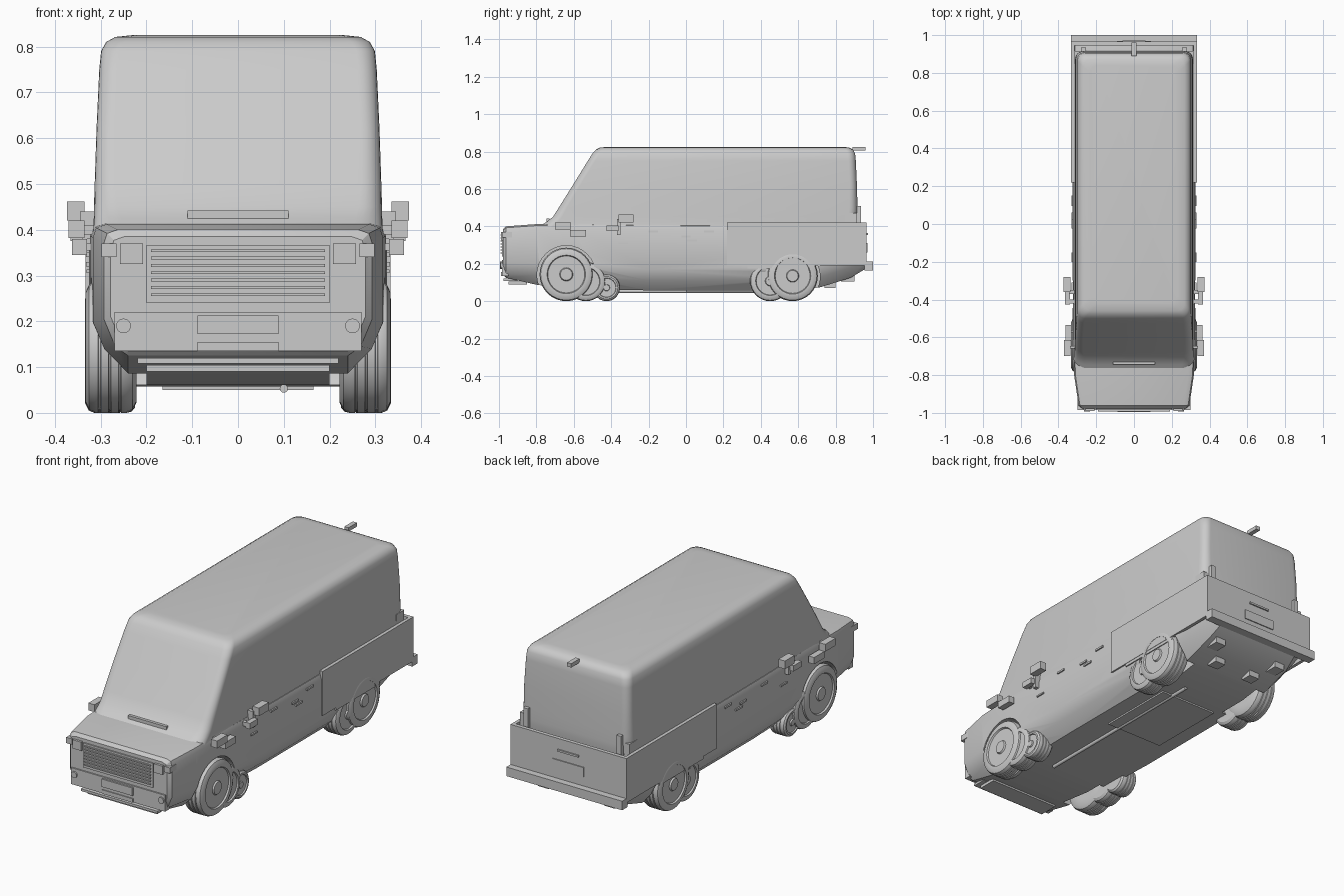
import bpy, bmesh, math
from math import sin, cos, pi

if "Cube" in bpy.data.objects:
    bpy.data.objects.remove(bpy.data.objects["Cube"])


def finish(name, bm, mirror=False, smooth=None):
    bmesh.ops.recalc_face_normals(bm, faces=bm.faces)
    me = bpy.data.meshes.new(name)
    bm.to_mesh(me)
    bm.free()
    ob = bpy.data.objects.new(name, me)
    bpy.context.collection.objects.link(ob)
    if mirror:
        ob.modifiers.new("Mirror", "MIRROR")
    if smooth:
        shade(ob, smooth)
    return ob


def shade(ob, angle):
    bpy.ops.object.select_all(action='DESELECT')
    ob.select_set(True)
    bpy.context.view_layer.objects.active = ob
    bpy.ops.object.shade_smooth_by_angle(angle=math.radians(angle))


def skin(name, rings, mirror=False, smooth=None):
    """Join equal-length closed rings and cap both ends."""
    bm = bmesh.new()
    loops = [[bm.verts.new(p) for p in r] for r in rings]
    for a, b in zip(loops, loops[1:]):
        for i in range(len(a)):
            j = (i + 1) % len(a)
            bm.faces.new((a[i], a[j], b[j], b[i]))
    bm.faces.new(loops[0])
    bm.faces.new(loops[-1])
    return finish(name, bm, mirror, smooth)


def boxes(name, specs, mirror=False):
    """Each spec is x0, x1, y0, y1, z0, z1."""
    bm = bmesh.new()
    for x0, x1, y0, y1, z0, z1 in specs:
        vs = bmesh.ops.create_cube(bm, size=1)['verts']
        for v in vs:
            v.co = ((x0 + x1) / 2 + v.co.x * (x1 - x0),
                    (y0 + y1) / 2 + v.co.y * (y1 - y0),
                    (z0 + z1) / 2 + v.co.z * (z1 - z0))
    return finish(name, bm, mirror)


def disc(axis, t, a, b, r, n=32):
    """Circle round the x or y axis."""
    pts = [(a + r * cos(2 * pi * i / n), b + r * sin(2 * pi * i / n)) for i in range(n)]
    return [(t, p, q) if axis == 'x' else (p, t, q) for p, q in pts]


# Lower body: sections along the length (y, floor half width, floor z, half width, sill z, top z)
def body_ring(y, wb, zb, w, zl, zt):
    half = [(wb, zb), (w - .025, zl), (w, zl + .06), (w, zt - .03), (w - .007, zt - .008), (w - .03, zt)]
    return [(x, y, z) for x, z in half] + [(-x, y, z) for x, z in reversed(half)]


body = skin("lower_body", [body_ring(*s) for s in (
    (-.978, .24, .14, .278, .15, .385), (-.962, .24, .125, .293, .145, .400),
    (-.80, .24, .088, .317, .14, .412), (-.60, .24, .062, .322, .12, .418),
    (-.20, .25, .058, .325, .11, .412), (.60, .25, .058, .325, .11, .408),
    (.72, .25, .075, .325, .13, .408), (.88, .25, .125, .322, .18, .405),
    (.955, .24, .17, .318, .21, .400))])

# Wheel arches cut out of the body
for y, z, r in ((-.64, .14, .157), (.57, .13, .147)):
    cutter = skin("arch_cutter", [disc('x', x, y, z, r) for x in (.2, .4)], mirror=True)
    cutter.hide_render = True
    mod = body.modifiers.new("Arch", "BOOLEAN")
    mod.operation, mod.object, mod.solver = 'DIFFERENCE', cutter, 'EXACT'
    bpy.context.view_layer.objects.active = body
    bpy.ops.object.modifier_apply(modifier=mod.name)
    bpy.data.objects.remove(cutter)
shade(body, 28)


# Upper cabin: rounded plan outlines stacked upward (z, front y, back y, half width, corner radius)
def cabin_ring(z, yf, yb, w, r):
    pts = []
    for cx, cy, a in ((w - r, yb - r, 0), (r - w, yb - r, 90), (r - w, yf + r, 180), (w - r, yf + r, 270)):
        for k in range(7):
            t = math.radians(a + 15 * k)
            pts.append((cx + r * cos(t), cy + r * sin(t), z))
    return pts


skin("cabin", [cabin_ring(*s) for s in (
    (.395, -.79, .915, .316, .07), (.425, -.745, .918, .315, .06), (.45, -.712, .918, .314, .05),
    (.50, -.68, .917, .313, .045), (.62, -.605, .914, .309, .04), (.75, -.525, .908, .303, .04),
    (.79, -.50, .904, .299, .04), (.81, -.482, .893, .288, .04), (.821, -.46, .872, .268, .04),
    (.825, -.42, .84, .23, .04))], smooth=40)

# Wheels: grooved tyre, rim and hub, with smaller staggered wheels beside each main one
for name, y, r, x0, x1 in (("front_wheel", -.64, .143, .222, .333), ("front_inner_wheel", -.535, .105, .225, .325),
                           ("front_small_wheel", -.425, .072, .225, .318),
                           ("rear_wheel", .57, .135, .222, .334), ("rear_inner_wheel", .45, .108, .225, .326)):
    w = x1 - x0
    prof = [(0, .6), (.0, .84), (.08, .96), (.2, 1)]
    for g in (.3, .5, .7):
        prof += [(g, 1), (g + .01, .965), (g + .04, .965), (g + .05, 1)]
    prof += [(.82, 1), (.93, .96), (1, .84), (1, .72), (.93, .69), (.93, .25), (1, .22), (1, .08)]
    skin(name, [disc('x', x0 + w * t, y, r, r * s) for t, s in prof], True, 30)

# Cargo side panels, tailgate and rear bumper
boxes("cargo_side_panel", [(.316, .333, .22, .96, .19, .42), (.316, .331, .33, .69, .175, .20)], True)
boxes("tailgate", [(-.333, .333, .945, .965, .19, .42), (-.06, .06, .962, .972, .355, .365),
                   (-.09, .09, .962, .97, .26, .31)])
boxes("rear_bumper", [(-.333, .333, .955, 1, .165, .212)])
boxes("rear_light_post", [(.255, .28, .915, .935, .40, .51), (.285, .315, .85, .915, .40, .47)], True)
boxes("roof_rear_lamp", [(-.012, .012, .89, .96, .805, .825)])

# Grille with slats
boxes("grille_frame", [(-.2, .2, -.985, -.97, .24, .367)])
boxes("grille_slats", [(-.19, .19, -.993, -.98, z - .003, z + .003)
                       for z in (.258, .274, .29, .306, .322, .338, .354)])
boxes("headlight", [(.208, .258, -.99, -.96, .325, .37)], True)
boxes("indicator", [(.265, .298, -.985, -.93, .34, .37)], True)

# Front bumper, plates, fog lamps and lower lip
boxes("front_bumper", [(-.27, .27, -.985, -.95, .135, .22)])
boxes("front_plate", [(-.088, .088, -.994, -.98, .172, .213), (-.088, .088, -.99, -.98, .135, .155)])
skin("fog_lamp", [disc('y', y, .25, .19, .016, 20) for y in (-.992, -.96)], True, 30)
boxes("front_lip", [(-.22, .22, -.975, -.90, .108, .12), (-.2, .2, -.95, -.85, .09, .105)])

# Wiper strip at the foot of the windscreen
boxes("wiper_strip", [(-.11, .11, -.745, -.73, .425, .442)])

# Mirrors and their arms
boxes("side_mirror", [(.335, .373, -.36, -.28, .42, .462), (.34, .366, -.425, -.36, .375, .405),
                      (.335, .37, -.70, -.615, .382, .42), (.33, .362, -.62, -.535, .345, .38)], True)
boxes("mirror_arm", [(.305, .345, -.37, -.35, .355, .44), (.31, .345, -.42, -.40, .38, .40),
                     (.30, .34, -.66, -.645, .39, .41), (.31, .34, -.575, -.56, .355, .37)], True)

# Door handles and side trim
boxes("door_handle", [(.32, .332, -.20, -.15, .367, .377), (.32, .332, .095, .15, .367, .377),
                      (.32, .332, -.025, .025, .34, .35), (.32, .332, .005, .06, .32, .33),
                      (.32, .331, -.36, -.31, .305, .313)], True)

# Underside: tray, long exhaust pipe, rear brackets
boxes("floor_tray", [(-.165, .165, 0, .42, .05, .062)])
skin("exhaust_pipe", [disc('y', y, .1, .053, .009, 12) for y in (-.5, .52)], smooth=40)
boxes("rear_bracket", [(.08, .14, .74, .80, .07, .10), (.16, .22, .83, .9, .105, .14)], True)
